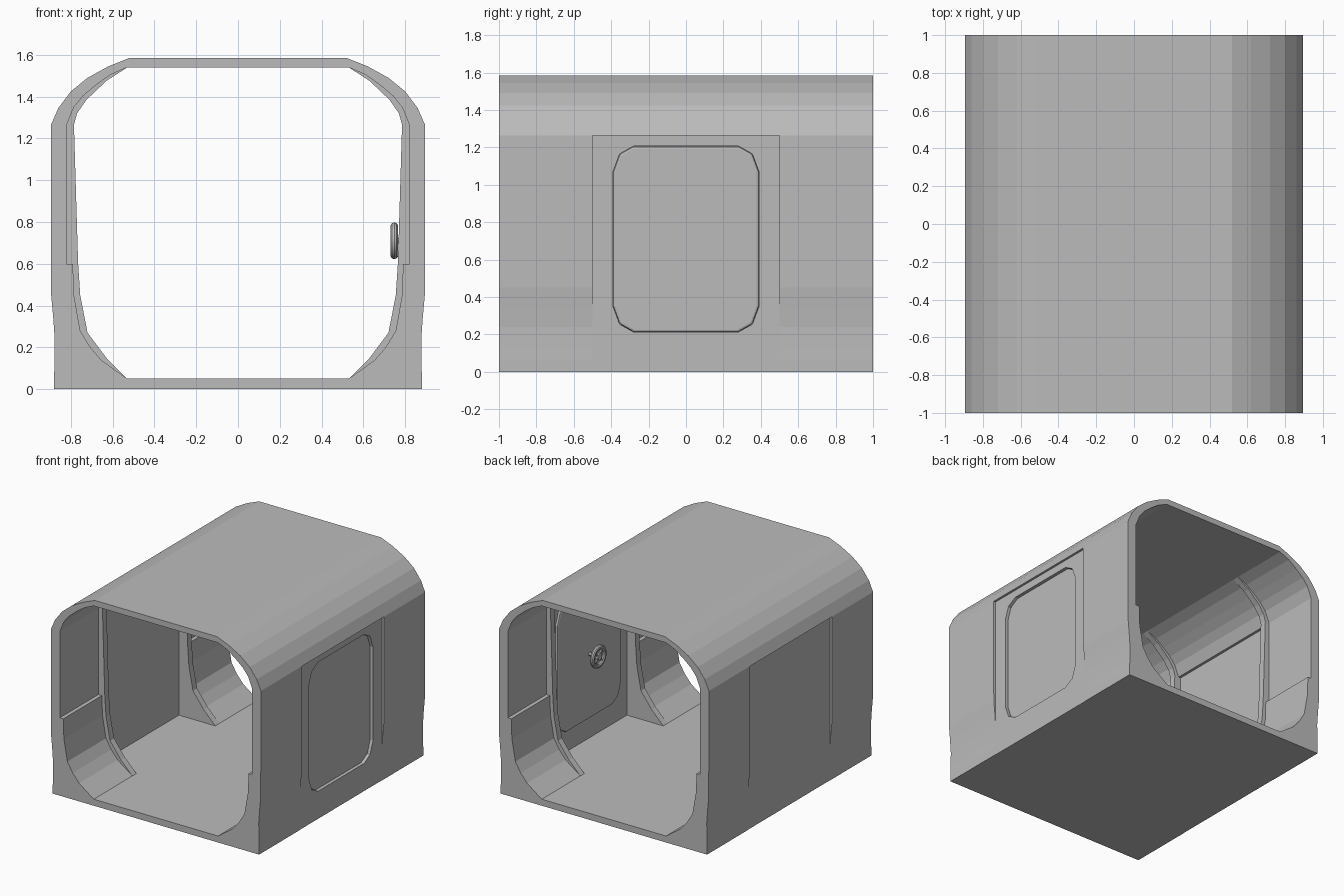
import bpy, bmesh, math
from mathutils import Matrix, Vector

if "Cube" in bpy.data.objects:
    bpy.data.objects.remove(bpy.data.objects["Cube"])

grey = bpy.data.materials.new("plain grey")
grey.diffuse_color = (0.5, 0.5, 0.5, 1)
grey.use_nodes = True
grey.node_tree.nodes["Principled BSDF"].inputs["Base Color"].default_value = grey.diffuse_color


def finish(name, bm):
    bmesh.ops.recalc_face_normals(bm, faces=bm.faces)
    me = bpy.data.meshes.new(name)
    bm.to_mesh(me)
    bm.free()
    me.materials.append(grey)
    ob = bpy.data.objects.new(name, me)
    bpy.context.collection.objects.link(ob)
    return ob


def prism(name, loops, axis, a, b):
    """Extrude a closed outline (first loop) with optional holes along x or y."""
    bm = bmesh.new()
    for t in (a, b):
        edges = []
        for loop in loops:
            vs = [bm.verts.new((u, t, v) if axis == "y" else (t, u, v)) for u, v in loop]
            if len(loops) == 1:
                bm.faces.new(vs)
            else:
                edges += [bm.edges.new((vs[i - 1], vs[i])) for i in range(len(vs))]
        if edges:
            bmesh.ops.triangle_fill(bm, use_beauty=True, edges=edges)
    bm.verts.ensure_lookup_table()
    half, start = len(bm.verts) // 2, 0
    for loop in loops:
        n = len(loop)
        for i in range(n):
            p, q = start + i, start + (i + 1) % n
            bm.faces.new([bm.verts[k] for k in (p, q, q + half, p + half)])
        start += n
    return finish(name, bm)


def both(half):
    """Mirror a bottom-to-top half outline into a closed loop."""
    return half + [(-u, v) for u, v in reversed(half)]


# Cross-sections, right half
roof_out = [(0.895, 1.265), (0.86, 1.345), (0.80, 1.425), (0.72, 1.49), (0.62, 1.545), (0.52, 1.585)]
roof_in = [(0.82, 1.265), (0.785, 1.35), (0.74, 1.405), (0.68, 1.455), (0.61, 1.505), (0.53, 1.54)]
wall_out = [(0.88, 0), (0.88, 0.06), (0.878, 0.13), (0.877, 0.24), (0.884, 0.34), (0.894, 0.45)]
wall_in = [(0.53, 0.05), (0.655, 0.14), (0.71, 0.205), (0.755, 0.28), (0.785, 0.45),
           (0.79, 0.6), (0.82, 0.6)]
rib_in = [(0.53, 0.05), (0.63, 0.15), (0.72, 0.27), (0.755, 0.45), (0.765, 0.6),
          (0.785, 1.265), (0.77, 1.32), (0.725, 1.385), (0.63, 1.475), (0.53, 1.54)]
rib_back = [(0.71, 1.475), (0.80, 1.405), (0.865, 1.27), (0.865, 0.05)]

# End sections of the corridor
for name, a, b in (("front_section", -1, -0.5), ("back_section", 0.5, 1)):
    prism(name, [both(wall_out + roof_out), both(wall_in + roof_in)], "y", a, b)

# Middle roof and floor
arch = roof_out + [(-u, v) for u, v in reversed(roof_out)]
arch += [(-u, v) for u, v in roof_in] + list(reversed(roof_in))
prism("middle_roof", [arch], "y", -0.5, 0.5)
prism("middle_floor", [both([(0.878, 0), (0.878, 0.05)])], "y", -0.5, 0.5)

# Frame ribs on both sides of each alcove
for side in (-1, 1):
    outline = [(side * u, v) for u, v in rib_in + rib_back]
    for y, label in ((-0.505, "front"), (0.505, "back")):
        prism(f"{label}_rib_{'right' if side > 0 else 'left'}", [outline], "y", y - 0.025, y + 0.025)

# Flat alcove walls, the right one with a door opening
corner = [(0.39, 0.36), (0.355, 0.455), (0.28, 0.497)]
door_loop = []
for sy, sz in ((1, 1), (-1, 1), (-1, -1), (1, -1)):
    pts = corner if sy * sz > 0 else corner[::-1]
    door_loop += [(sy * u, 0.71 + sz * v) for u, v in pts]
panel = [(-0.5, 0.02), (0.5, 0.02), (0.5, 1.265), (-0.5, 1.265)]
prism("left_wall_panel", [panel], "x", -0.878, -0.84)
prism("right_wall_panel", [panel, door_loop], "x", 0.84, 0.878)

# Recessed door with softened edges
door = prism("door", [door_loop], "x", 0.822, 0.86)
bev = door.modifiers.new("edge", "BEVEL")
bev.width, bev.segments = 0.012, 2

# Door handwheel: rim, spokes, hub and shaft
C = Vector((0.748, 0, 0.71))
bpy.ops.mesh.primitive_torus_add(major_radius=0.07, minor_radius=0.018, major_segments=32,
                                 minor_segments=10, location=C, rotation=(0, math.pi / 2, 0))
rim = bpy.context.object
rim.name = "handwheel_rim"
rim.data.materials.append(grey)
bpy.ops.object.shade_smooth_by_angle()


def rod(name, p, q, r, sides):
    p, q = Vector(p), Vector(q)
    bm = bmesh.new()
    m = Matrix.Translation((p + q) / 2) @ (q - p).to_track_quat("Z", "Y").to_matrix().to_4x4()
    bmesh.ops.create_cone(bm, cap_ends=True, segments=sides, radius1=r, radius2=r,
                          depth=(q - p).length, matrix=m)
    ob = finish(name, bm)
    bpy.ops.object.select_all(action="DESELECT")
    ob.select_set(True)
    bpy.context.view_layer.objects.active = ob
    bpy.ops.object.shade_smooth_by_angle()


rod("handwheel_hub", (0.732, 0, 0.71), (0.765, 0, 0.71), 0.025, 16)
rod("handwheel_shaft", (0.75, 0, 0.71), (0.83, 0, 0.71), 0.014, 12)
for i in range(4):
    a = math.pi / 4 + i * math.pi / 2
    rod(f"handwheel_spoke_{i + 1}", C, C + Vector((0, math.cos(a), math.sin(a))) * 0.07, 0.01, 8)
